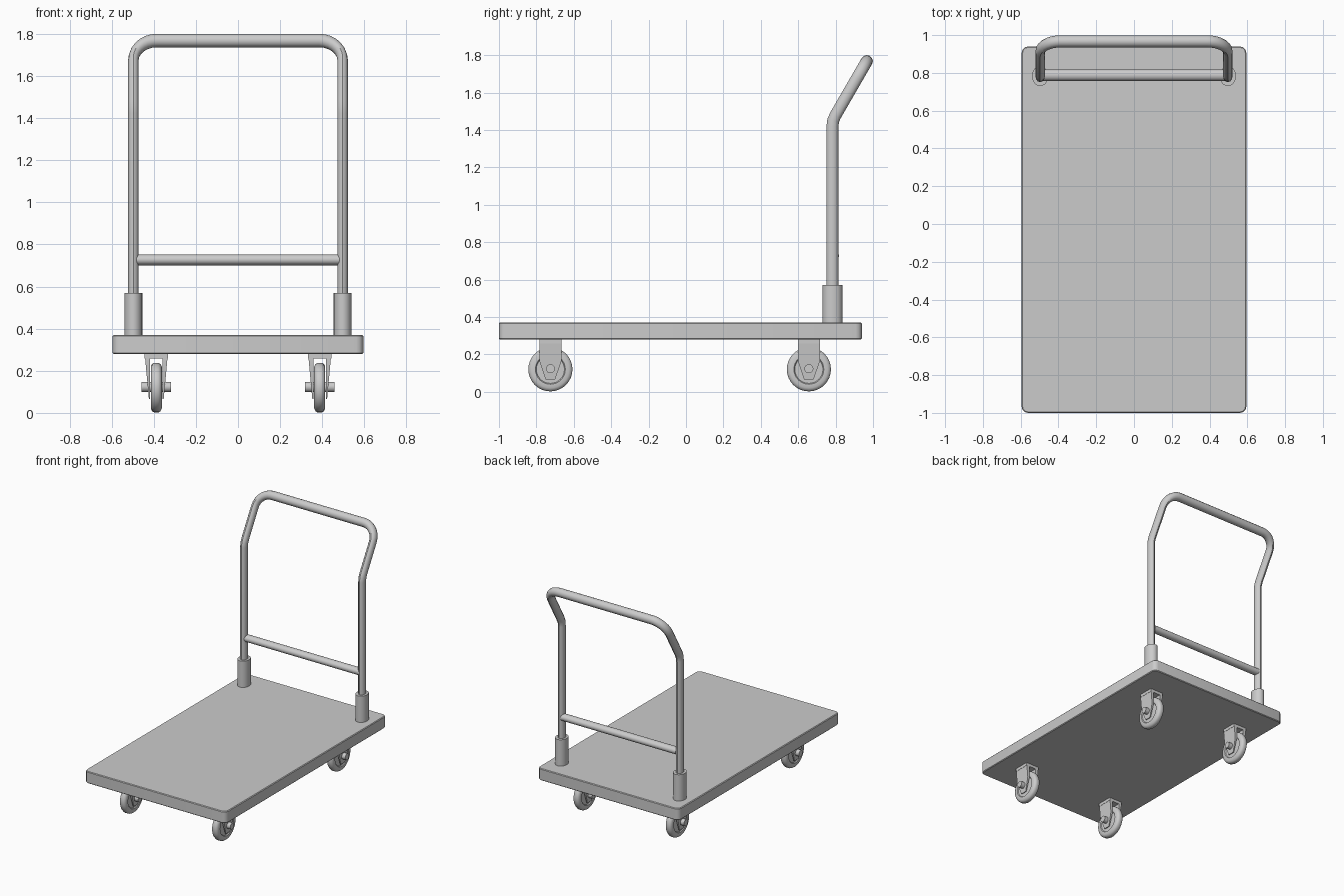
import bpy, bmesh, math
from mathutils import Matrix, Vector

cube = bpy.data.objects.get("Cube")
if cube:
    bpy.data.objects.remove(cube)

# Single grey material
GREY = (0.6, 0.6, 0.6, 1)
grey = bpy.data.materials.new("light_grey")
grey.use_nodes = True
grey.diffuse_color = GREY
grey.node_tree.nodes["Principled BSDF"].inputs["Base Color"].default_value = GREY


def finish(obj, angle=35):
    obj.data.materials.clear()
    obj.data.materials.append(grey)
    bpy.ops.object.select_all(action="DESELECT")
    obj.select_set(True)
    bpy.context.view_layer.objects.active = obj
    bpy.ops.object.shade_smooth_by_angle(angle=math.radians(angle))
    return obj


def from_bmesh(name, bm):
    bmesh.ops.recalc_face_normals(bm, faces=bm.faces)
    mesh = bpy.data.meshes.new(name)
    bm.to_mesh(mesh)
    bm.free()
    obj = bpy.data.objects.new(name, mesh)
    bpy.context.collection.objects.link(obj)
    return finish(obj)


def add_box(bm, centre, size):
    matrix = Matrix.Translation(centre) @ Matrix.Diagonal((*size, 1))
    return bmesh.ops.create_cube(bm, size=1, matrix=matrix)["verts"]


def cylinder(name, centre, length, scale, axis="Z", sides=20):
    bm = bmesh.new()
    turn = Matrix.Rotation(math.pi / 2, 4, "Y") if axis == "X" else Matrix.Identity(4)
    matrix = Matrix.Translation(centre) @ Matrix.Diagonal((*scale, 1)) @ turn
    bmesh.ops.create_cone(bm, cap_ends=True, segments=sides, radius1=1, radius2=1,
                          depth=length, matrix=matrix)
    return from_bmesh(name, bm)


# Platform deck with rounded corners and softened rims
bm = bmesh.new()
add_box(bm, (0, -0.03, 0.325), (1.19, 1.94, 0.09))
upright = [e for e in bm.edges if abs(e.verts[0].co.z - e.verts[1].co.z) > 0.05]
bmesh.ops.bevel(bm, geom=upright, offset=0.034, segments=3, profile=0.5, affect="EDGES")
rims = [e for e in bm.edges if abs(e.verts[0].co.z - e.verts[1].co.z) < 0.01]
bmesh.ops.bevel(bm, geom=rims, offset=0.005, segments=1, affect="EDGES")
from_bmesh("platform", bm)

# Push handle: upright, backward bend, rounded top corner, mirrored across
SQUASH = 0.78
HALF, RADIUS = 0.497, 0.11
bend, top = Vector((HALF, 0.783, 1.45)), Vector((HALF, 0.967, 1.768))
slope = (top - bend).normalized()
side = [Vector((HALF, 0.783, 0.37)), bend - Vector((0, 0, 0.03)),
        bend + Vector((0, 0.004, 0)), bend + slope * 0.03]
for i in range(8):
    a = math.radians(90 * i / 7)
    side.append(top - slope * RADIUS * (1 - math.sin(a))
                - Vector((RADIUS * (1 - math.cos(a)), 0, 0)))
path = side + [Vector((-p.x, p.y, p.z)) for p in reversed(side)]
curve = bpy.data.curves.new("handle_tube", "CURVE")
curve.dimensions = "3D"
curve.bevel_depth = 0.032
curve.bevel_resolution = 4
spline = curve.splines.new("POLY")
spline.points.add(len(path) - 1)
for point, co in zip(spline.points, path):
    point.co = (co.x / SQUASH, co.y, co.z, 1)
handle = bpy.data.objects.new("handle_tube", curve)
bpy.context.collection.objects.link(handle)
handle.select_set(True)
bpy.context.view_layer.objects.active = handle
bpy.ops.object.select_all(action="DESELECT")
handle.select_set(True)
bpy.ops.object.convert(target="MESH")
handle = bpy.context.view_layer.objects.active
handle.data.transform(Matrix.Diagonal((SQUASH, 1, 1, 1)))
finish(handle)

# Cross bar between the uprights
cylinder("handle_cross_bar", (0, 0.788, 0.727), 0.97, (1, 0.03, 0.026), "X")

# Sockets at the foot of the handle
for label, sx in (("left", 1), ("right", -1)):
    cylinder(label + "_handle_socket", (sx * HALF, 0.783, 0.47), 0.2, (0.043, 0.053, 1))


def fork(name, cx, cy):
    bm = bmesh.new()
    add_box(bm, (cx, cy, 0.27), (0.11, 0.118, 0.024))
    # Tapered cheeks: outline in y and z, thinner towards the bottom
    outline = [(-0.059, 0.28), (-0.059, 0.165), (-0.025, 0.065),
               (0.025, 0.065), (0.059, 0.165), (0.059, 0.28)]
    for s in (1, -1):
        rings = []
        for outer in (False, True):
            ring = []
            for y, z in outline:
                x = 0.035 + 0.02 * (z - 0.065) / 0.215 if outer else 0.029
                ring.append(bm.verts.new((cx + s * x, cy + y, z)))
            bm.faces.new(ring)
            rings.append(ring)
        a, b = rings
        for i in range(len(a)):
            j = (i + 1) % len(a)
            bm.faces.new((a[i], a[j], b[j], b[i]))
    return from_bmesh(name, bm)


def wheel(name, cx, cy):
    # Rounded tyre section spun round the axle
    section = [(-0.02, 0.0), (-0.02, 0.075), (-0.026, 0.08), (-0.026, 0.1),
               (-0.02, 0.112), (-0.01, 0.118)]
    section += [(-x, r) for x, r in reversed(section)]
    bm = bmesh.new()
    verts = [bm.verts.new((cx + x, cy, 0.12 + r)) for x, r in section]
    edges = [bm.edges.new(pair) for pair in zip(verts, verts[1:])]
    bmesh.ops.spin(bm, geom=verts + edges, cent=(cx, cy, 0.12), axis=(1, 0, 0),
                   angle=2 * math.pi, steps=32)
    bmesh.ops.remove_doubles(bm, verts=bm.verts, dist=0.0001)
    return from_bmesh(name, bm)


# Four casters: fork, wheel and axle
for end, cy in (("front", -0.725), ("back", 0.657)):
    for label, sx in (("left", 1), ("right", -1)):
        name, cx = end + "_" + label, sx * 0.388
        fork(name + "_fork", cx, cy)
        wheel(name + "_wheel", cx, cy)
        cylinder(name + "_axle", (cx, cy, 0.123), 0.142, (1, 0.024, 0.024), "X", 16)
